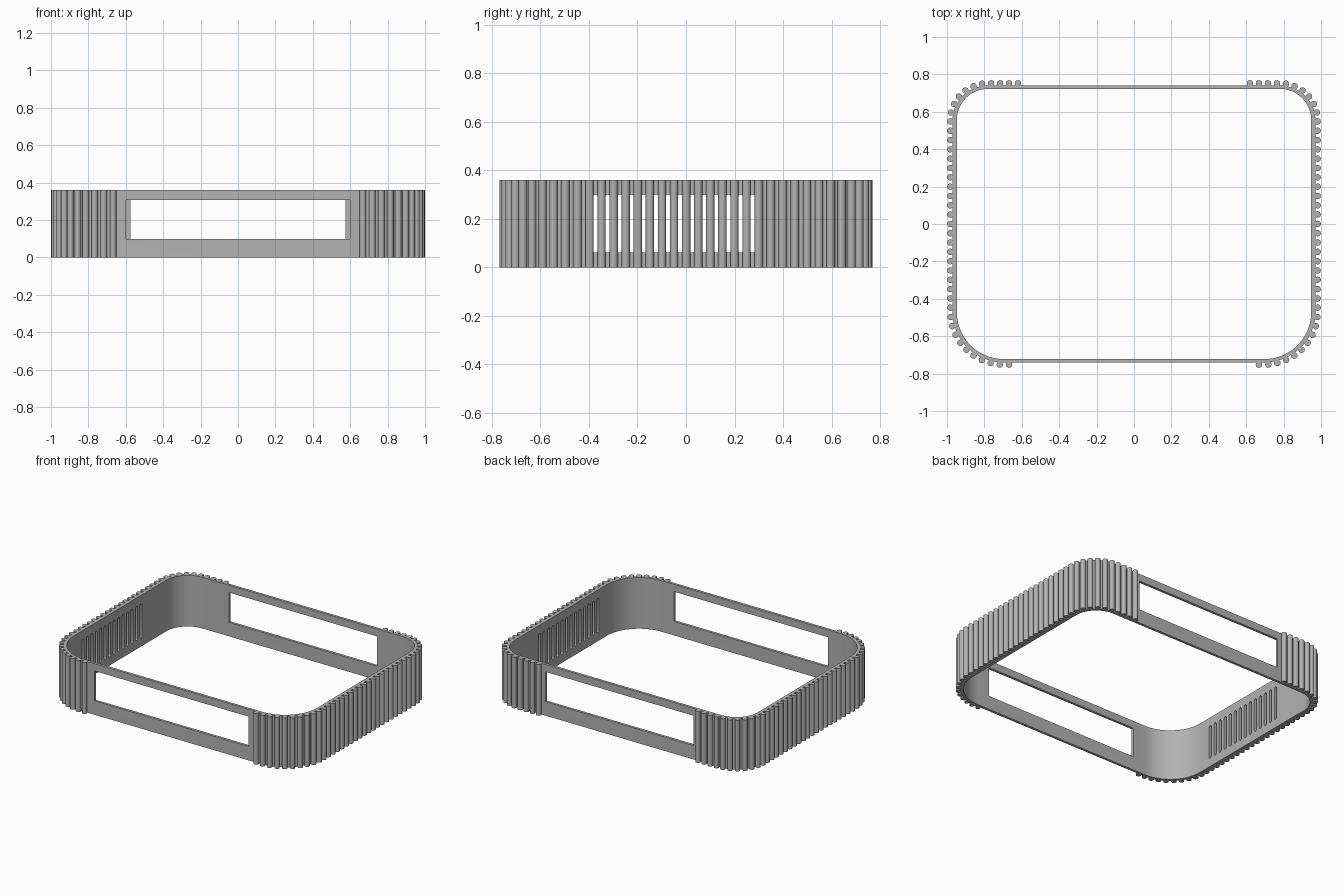
import bpy, bmesh, math
from mathutils import Vector

cube = bpy.data.objects.get("Cube")
if cube:
    bpy.data.objects.remove(cube, do_unlink=True)

HEIGHT = 0.36
FRONT = (0.697, -0.472)   # corner arc centres, mirrored in x
BACK = (0.782, 0.557)
INNER, OUTER, RIBS = (0.947, 0.722), (0.97, 0.74), (0.982, 0.752)
PITCH = 0.0498
SLOT_START = -0.373
SLOTS = 14
RIB_RADIUS = 0.0172

grey = bpy.data.materials.new("grey")
grey.use_nodes = True
grey.diffuse_color = (0.45, 0.45, 0.45, 1)
grey.node_tree.nodes["Principled BSDF"].inputs["Base Color"].default_value = (0.45, 0.45, 0.45, 1)


def make_object(name, bm):
    bmesh.ops.recalc_face_normals(bm, faces=bm.faces)
    mesh = bpy.data.meshes.new(name)
    bm.to_mesh(mesh)
    bm.free()
    mesh.materials.append(grey)
    obj = bpy.data.objects.new(name, mesh)
    bpy.context.collection.objects.link(obj)
    return obj


def smooth(obj):
    bpy.ops.object.select_all(action='DESELECT')
    obj.select_set(True)
    bpy.context.view_layer.objects.active = obj
    bpy.ops.object.shade_smooth_by_angle(angle=math.radians(35))


def corner(centre, size, steps=20):
    """Arc on the +x side, from the side wall round to the front or back."""
    cx, cy = centre
    sign = math.copysign(1, cy)
    rx, ry = size[0] - cx, size[1] - abs(cy)
    angles = [i / steps * math.pi / 2 for i in range(steps + 1)]
    return [Vector((cx + rx * math.cos(a), cy + sign * ry * math.sin(a))) for a in angles]


def outline(size):
    half = corner(FRONT, size)[::-1] + corner(BACK, size)
    return half + [Vector((-p.x, p.y)) for p in reversed(half)]


def resample(path, count):
    """Evenly spaced points along a path, leaving out its first point."""
    lengths = [(b - a).length for a, b in zip(path, path[1:])]
    points = []
    for i in range(1, count + 1):
        d = sum(lengths) * i / count
        for a, b, length in zip(path, path[1:], lengths):
            if d <= length + 1e-6:
                points.append(a.lerp(b, d / length))
                break
            d -= length
    return points


# Thin rounded band
bm = bmesh.new()
loops = [[bm.verts.new((p.x, p.y, z)) for p in outline(size)]
         for size, z in ((OUTER, 0), (OUTER, HEIGHT), (INNER, HEIGHT), (INNER, 0))]
for a, b in zip(loops, loops[1:] + loops[:1]):
    for i in range(len(a)):
        j = (i + 1) % len(a)
        bm.faces.new((a[i], a[j], b[j], b[i]))
band = make_object("band", bm)

# Cutters for the front and back windows and the side vents
bm = bmesh.new()
for y, half_width in ((-0.73, 0.60), (0.73, 0.575)):
    box = bmesh.ops.create_cube(bm, size=1)["verts"]
    bmesh.ops.scale(bm, verts=box, vec=(2 * half_width, 0.1, 0.21))
    bmesh.ops.translate(bm, verts=box, vec=(0, y, 0.203))
r = 0.011
for k in range(SLOTS):
    y = SLOT_START + k * PITCH
    profile = []
    for z, start in ((0.30 - r, 0), (0.06 + r, math.pi)):
        for i in range(7):
            a = start + math.pi * i / 6
            profile.append((y + r * math.cos(a), z + r * math.sin(a)))
    left = [bm.verts.new((1.1, *p)) for p in profile]
    right = [bm.verts.new((-1.1, *p)) for p in profile]
    bm.faces.new(left)
    bm.faces.new(right[::-1])
    for i in range(len(left)):
        j = (i + 1) % len(left)
        bm.faces.new((left[i], right[i], right[j], left[j]))
cutter = make_object("opening_cutter", bm)
cutter.hide_render = True

cut = band.modifiers.new("openings", 'BOOLEAN')
cut.operation = 'DIFFERENCE'
cut.solver = 'EXACT'
cut.object = cutter
bpy.context.view_layer.objects.active = band
bpy.ops.object.modifier_apply(modifier=cut.name)
bpy.data.objects.remove(cutter, do_unlink=True)
smooth(band)

# Upright ribs: one between each pair of vents, continuing round the corners
first = SLOT_START - 1.5 * PITCH
side = [Vector((RIBS[0], first + i * PITCH)) for i in range(SLOTS + 7)]
front_path = [side[0]] + corner(FRONT, RIBS) + [Vector((0.668, -RIBS[1]))]
back_path = [side[-1]] + corner(BACK, RIBS) + [Vector((0.62, RIBS[1]))]
spots = side + resample(front_path, 10) + resample(back_path, 10)

for name, sign in (("left_ribs", 1), ("right_ribs", -1)):
    bm = bmesh.new()
    for p in spots:
        rod = bmesh.ops.create_cone(bm, cap_ends=True, segments=16, radius1=RIB_RADIUS,
                                    radius2=RIB_RADIUS, depth=HEIGHT)["verts"]
        bmesh.ops.translate(bm, verts=rod, vec=(sign * p.x, p.y, HEIGHT / 2))
    smooth(make_object(name, bm))
